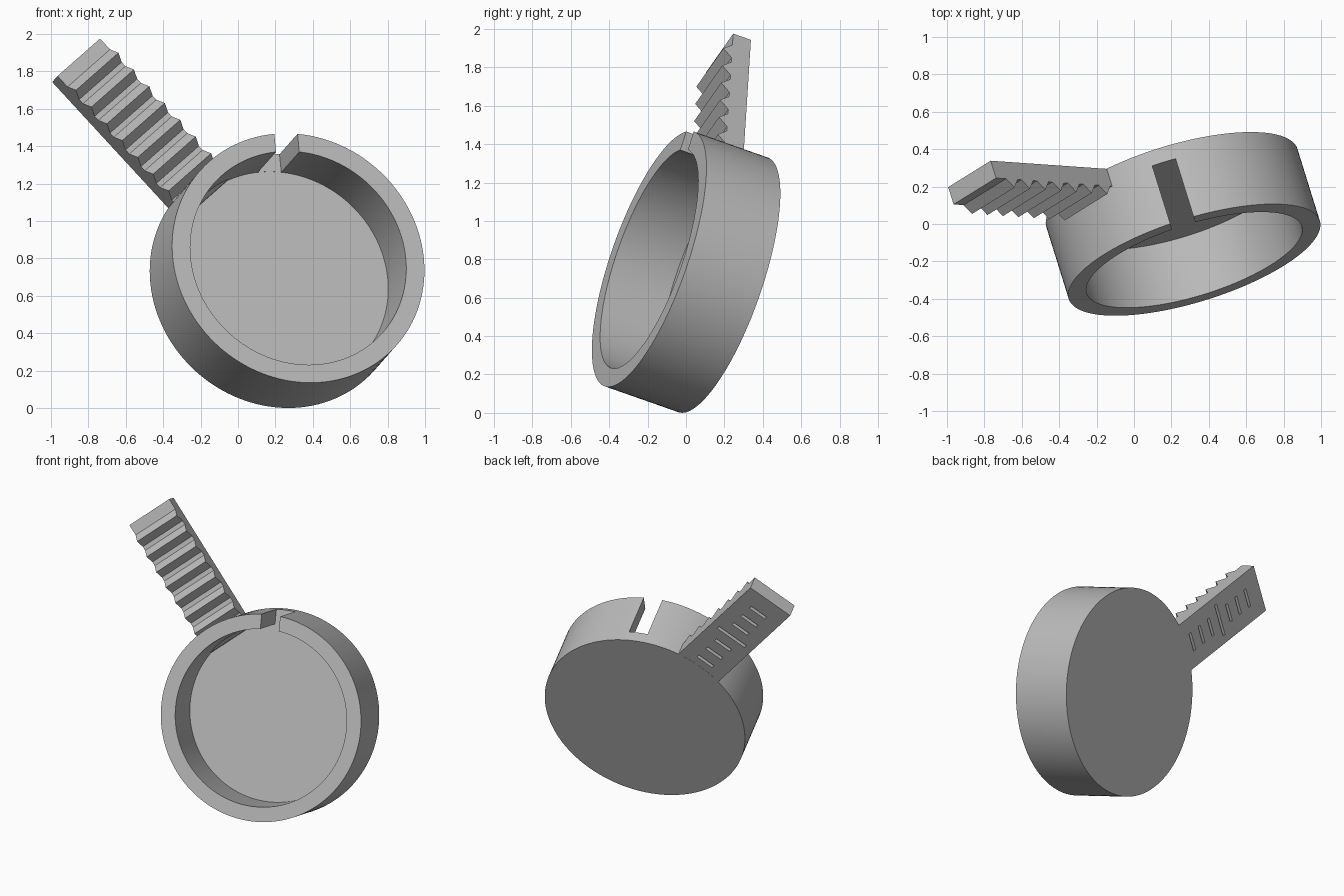
import bpy, bmesh
from math import radians
from mathutils import Matrix, Vector

cube = bpy.data.objects.get("Cube")
if cube:
    bpy.data.objects.remove(cube, do_unlink=True)

# One plain grey material
COLOUR = (0.5, 0.5, 0.5, 1.0)
grey = bpy.data.materials.new("plain grey")
grey.use_nodes = True
grey.diffuse_color = COLOUR
for node in grey.node_tree.nodes:
    if node.type == 'BSDF_PRINCIPLED':
        node.inputs["Base Color"].default_value = COLOUR

# Tilted frame: origin at the centre of the back disc, z along the cup axis
axis = Vector((0.282, -0.906, 0.318)).normalized()
side = Vector((0, 0, 1)).cross(axis).normalized()
up = axis.cross(side)
FRAME = Matrix((side, up, axis)).transposed().to_4x4()
FRAME.translation = (0.2025, 0.193, 0.667)
HANDLE_FRAME = FRAME @ Matrix.Rotation(radians(39.2), 4, 'Z')

RADIUS, INNER, DEPTH, FLOOR = 0.703, 0.602, 0.425, 0.082
WIDTH, ROOT, TIP, THICK = 0.334, 0.58, 1.60, 0.103
PITCH, TOOTH_HALF, TOOTH_HEIGHT = 0.122, 0.046, 0.05


def add_object(name, bm, frame):
    bmesh.ops.recalc_face_normals(bm, faces=bm.faces)
    mesh = bpy.data.meshes.new(name)
    bm.to_mesh(mesh)
    bm.free()
    mesh.materials.append(grey)
    obj = bpy.data.objects.new(name, mesh)
    bpy.context.collection.objects.link(obj)
    obj.matrix_world = frame
    return obj


def cylinder(name, radius, z0, z1):
    bm = bmesh.new()
    bmesh.ops.create_cone(bm, cap_ends=True, segments=128, radius1=radius, radius2=radius,
                          depth=z1 - z0, matrix=Matrix.Translation((0, 0, (z0 + z1) / 2)))
    return add_object(name, bm, FRAME)


def box(name, centre, size, frame):
    bm = bmesh.new()
    bmesh.ops.create_cube(bm, size=1, matrix=Matrix.Translation(centre) @ Matrix.Diagonal((*size, 1)))
    return add_object(name, bm, frame)


def cut(target, cutters):
    bpy.context.view_layer.update()
    bpy.context.view_layer.objects.active = target
    for cutter in cutters:
        cutter.hide_render = True
        mod = target.modifiers.new("cut", 'BOOLEAN')
        mod.operation = 'DIFFERENCE'
        mod.solver = 'EXACT'
        mod.object = cutter
        bpy.ops.object.modifier_apply(modifier=mod.name)
        bpy.data.objects.remove(cutter, do_unlink=True)


# Round cup with a hollow and a slot through the wall
cup = cylinder("cup", RADIUS, 0, DEPTH)
cut(cup, [cylinder("hollow_cutter", INNER, FLOOR, DEPTH + 0.1),
          box("slot_cutter", (0, 0.65, 0.3415), (0.13, 0.3, 0.517), FRAME)])

# Handle: toothed side profile extruded across its width
profile = [(ROOT, 0.001), (TIP, 0.001), (TIP, THICK)]
for i in range(8):
    peak = TIP - 0.125 - PITCH * i
    profile += [(peak + TOOTH_HALF, THICK), (peak, THICK + TOOTH_HEIGHT), (peak - TOOTH_HALF, THICK)]
profile[-1] = (ROOT, THICK)
bm = bmesh.new()
face = bm.faces.new([bm.verts.new((-WIDTH / 2, y, z)) for y, z in profile])
moved = bmesh.ops.extrude_face_region(bm, geom=[face])["geom"]
bmesh.ops.translate(bm, vec=(WIDTH, 0, 0), verts=[v for v in moved if isinstance(v, bmesh.types.BMVert)])
handle = add_object("handle", bm, HANDLE_FRAME)

# Seven scale grooves in the handle's back, the middle one longer
cut(handle, [box("groove_cutter", (0, 1.11 + 0.112 * i, 0), (0.23 if i == 0 else 0.13, 0.025, 0.06), HANDLE_FRAME)
             for i in range(-3, 4)])

# Smooth the round walls, keep the edges sharp
bpy.ops.object.select_all(action='DESELECT')
for obj in (cup, handle):
    obj.select_set(True)
bpy.context.view_layer.objects.active = cup
bpy.ops.object.shade_smooth_by_angle(angle=radians(25))
